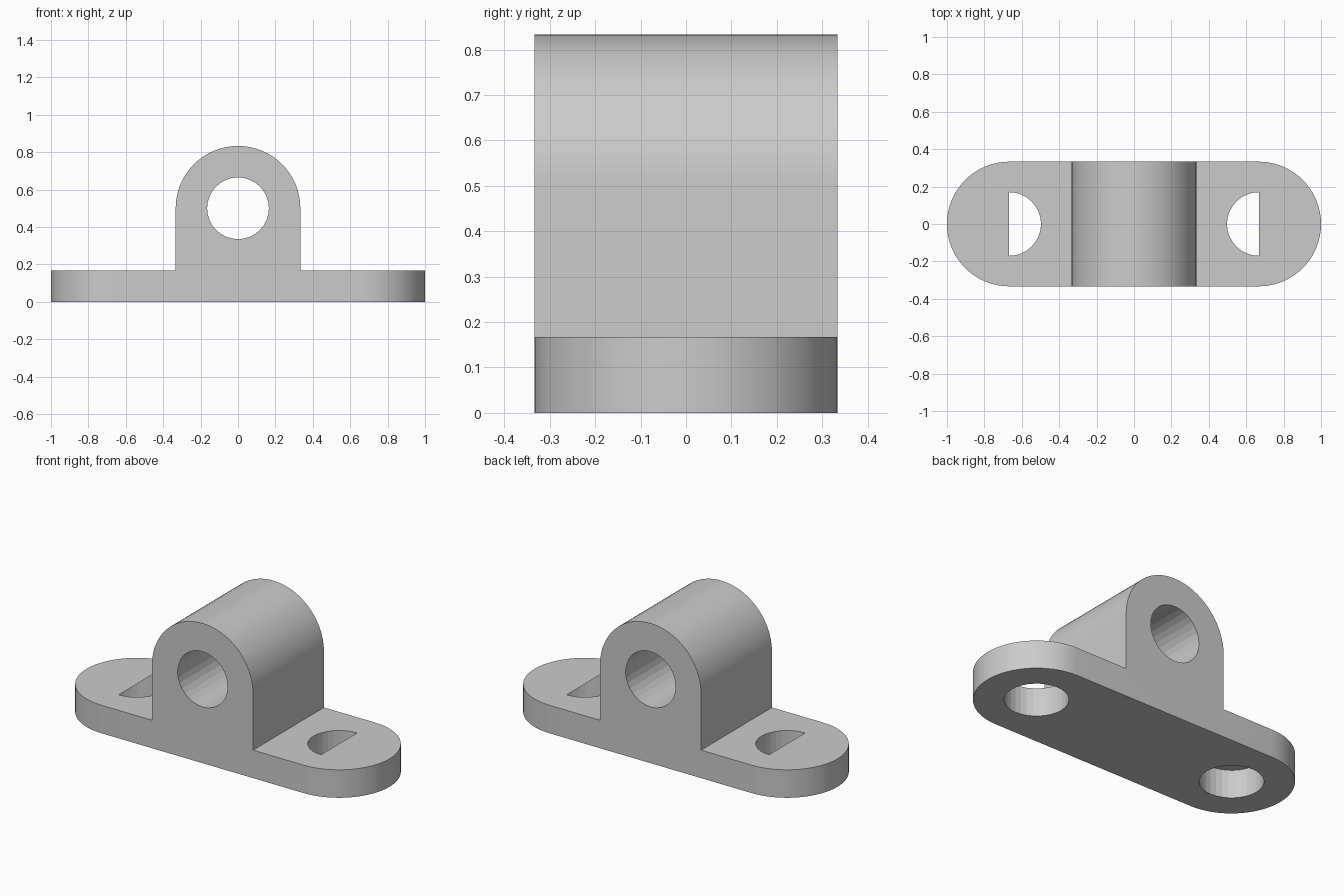
import bpy, bmesh
from math import pi, sin, cos, radians
from mathutils import Vector

if "Cube" in bpy.data.objects:
    bpy.data.objects.remove(bpy.data.objects["Cube"])

R = 1 / 3          # half width of plate and outer radius of the bearing block
T = 1 / 6          # plate thickness
AXIS_Z = 0.5       # height of the bore
BORE = 0.165
SLOT_X, SLOT_R = 0.667, 0.17


def arc(cx, cy, r, a0, a1, n):
    return [(cx + r * cos(a0 + (a1 - a0) * i / n),
             cy + r * sin(a0 + (a1 - a0) * i / n)) for i in range(n + 1)]


def prism(name, points, start, depth):
    """Extrude a closed 3D outline along a vector."""
    bm = bmesh.new()
    verts = [bm.verts.new(Vector(p) + Vector(start)) for p in points]
    face = bm.faces.new(verts)
    if Vector(depth).length > 0:
        top = bmesh.ops.extrude_face_region(bm, geom=[face])["geom"]
        bmesh.ops.translate(bm, vec=depth,
                            verts=[v for v in top if isinstance(v, bmesh.types.BMVert)])
        bmesh.ops.recalc_face_normals(bm, faces=bm.faces)
    mesh = bpy.data.meshes.new(name)
    bm.to_mesh(mesh)
    bm.free()
    obj = bpy.data.objects.new(name, mesh)
    bpy.context.collection.objects.link(obj)
    return obj


def boolean(target, cutter, operation):
    mod = target.modifiers.new(operation.title(), 'BOOLEAN')
    mod.operation, mod.object, mod.solver = operation, cutter, 'EXACT'
    bpy.context.view_layer.objects.active = target
    bpy.ops.object.modifier_apply(modifier=mod.name)
    bpy.data.objects.remove(cutter)


# Bracket: front profile with arched block on a flat plate
profile = ([(-1.1, 0), (1.1, 0), (1.1, T), (R, T)]
           + arc(0, AXIS_Z, R, 0, pi, 32)
           + [(-R, T), (-1.1, T)])
bracket = prism("bracket", [(x, 0, z) for x, z in profile], (0, -0.5, 0), (0, 1, 0))

# Rounded plan outline
plan = arc(1 - R, 0, R, -pi / 2, pi / 2, 32) + arc(R - 1, 0, R, pi / 2, 3 * pi / 2, 32)
boolean(bracket, prism("plan_outline", [(x, y, 0) for x, y in plan],
                       (0, 0, -0.5), (0, 0, 2)), 'INTERSECT')

# Horizontal bore
bore = arc(0, AXIS_Z, BORE, 0, 2 * pi, 32)[:-1]
boolean(bracket, prism("bore_cutter", [(x, 0, z) for x, z in bore],
                       (0, -0.6, 0), (0, 1.2, 0)), 'DIFFERENCE')

# Screw holes, each with its outer half closed by a thin cover at the top
for side, label in ((-1, "left"), (1, "right")):
    ring = arc(side * SLOT_X, 0, SLOT_R, 0, 2 * pi, 32)[:-1]
    boolean(bracket, prism("screw_cutter", [(x, y, 0) for x, y in ring],
                           (0, 0, -0.1), (0, 0, 0.4)), 'DIFFERENCE')
    a = -pi / 2 if side > 0 else pi / 2
    half = arc(side * SLOT_X, 0, SLOT_R, a, a + pi, 16)
    prism(label + "_hole_cover", [(x, y, 0) for x, y in half], (0, 0, T), (0, 0, 0))

# Smooth outer curves, faceted holes
bpy.ops.object.select_all(action='DESELECT')
bracket.select_set(True)
bpy.context.view_layer.objects.active = bracket
bpy.ops.object.shade_smooth_by_angle(angle=radians(8))
